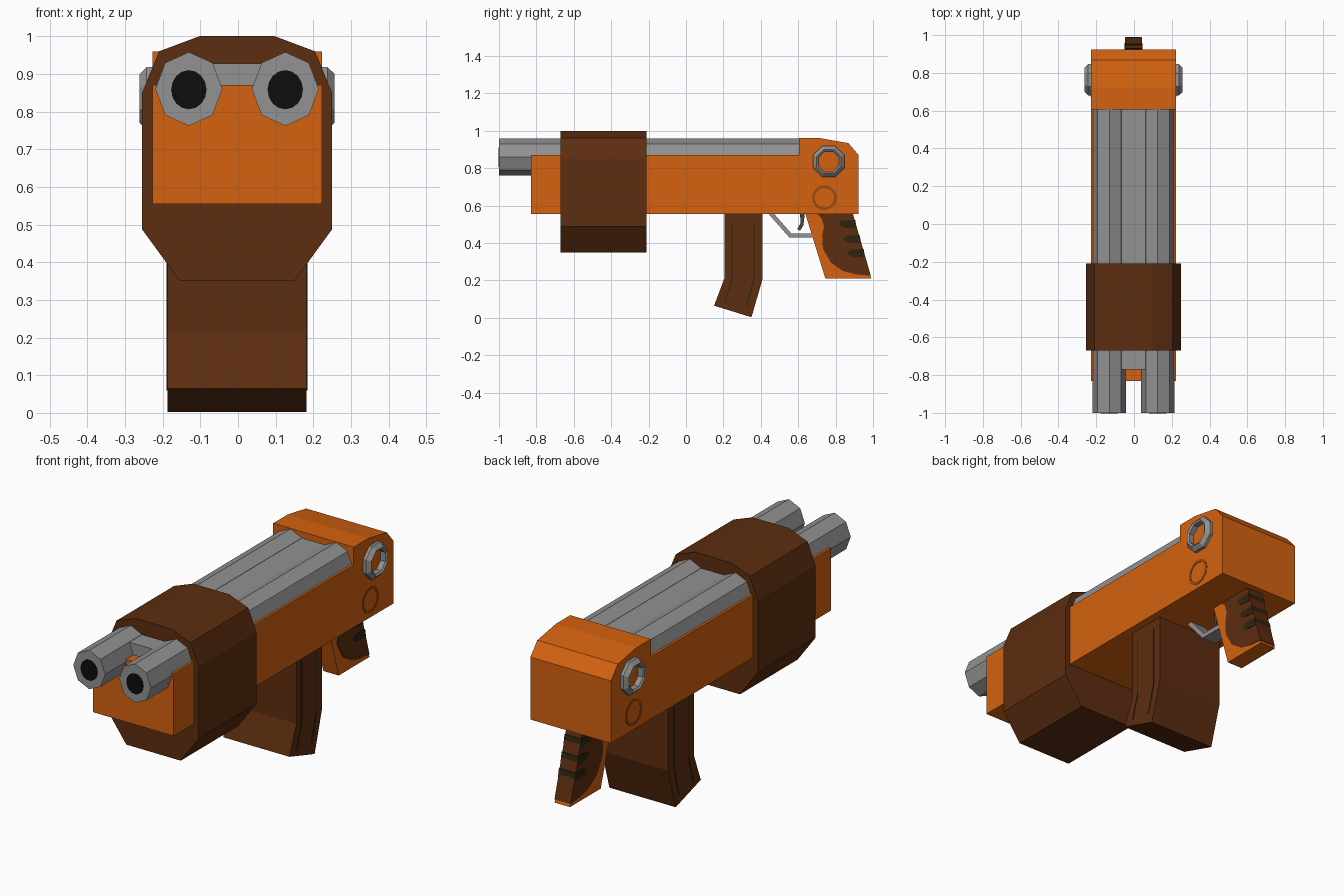
import bpy, bmesh, math

if "Cube" in bpy.data.objects:
    bpy.data.objects.remove(bpy.data.objects["Cube"])

CX = -0.0025  # mirror plane of the model


def material(name, rgb):
    m = bpy.data.materials.new(name)
    m.diffuse_color = (*rgb, 1)
    m.use_nodes = True
    m.node_tree.nodes["Principled BSDF"].inputs["Base Color"].default_value = m.diffuse_color
    return m


ORANGE = material("orange", (0.66, 0.122, 0.005))
DARK_ORANGE = material("dark orange", (0.33, 0.07, 0.004))
BROWN = material("brown", (0.107, 0.026, 0.005))
STRIPE = material("dark stripe", (0.027, 0.018, 0.005))
GREY = material("grey", (0.287, 0.287, 0.287))
DARK_GREY = material("dark grey", (0.06, 0.06, 0.06))
BLACK = material("black", (0.004, 0.004, 0.004))


def finish(name, bm, mat):
    bmesh.ops.recalc_face_normals(bm, faces=bm.faces)
    me = bpy.data.meshes.new(name)
    bm.to_mesh(me)
    bm.free()
    me.materials.append(mat)
    ob = bpy.data.objects.new(name, me)
    bpy.context.collection.objects.link(ob)
    return ob


def prism(name, mat, profile, lo, hi, axis="x"):
    """Extrude a (y, z) profile along x, or an (x, z) profile along y."""
    bm = bmesh.new()
    rings = []
    for d in (lo, hi):
        rings.append([bm.verts.new((CX + d, a, b) if axis == "x" else (CX + a, d, b))
                      for a, b in profile])
    n = len(profile)
    for i in range(n):
        j = (i + 1) % n
        bm.faces.new((rings[0][i], rings[0][j], rings[1][j], rings[1][i]))
    bm.faces.new(rings[0])
    bm.faces.new(rings[1])
    return finish(name, bm, mat)


def ring(name, mat, y, z, section, side, sides, turn=0.0):
    """Spin a closed (radius, distance from centre) section around the x direction."""
    bm = bmesh.new()
    loops = []
    for k in range(sides):
        t = math.tau * (k + turn) / sides
        loops.append([bm.verts.new((CX + side * d, y + r * math.cos(t), z + r * math.sin(t)))
                      for r, d in section])
    m = len(section)
    for k in range(sides):
        a, b = loops[k], loops[(k + 1) % sides]
        for i in range(m):
            j = (i + 1) % m
            bm.faces.new((a[i], a[j], b[j], b[i]))
    return finish(name, bm, mat)


def ellipse(cx, cz, rx, rz, n):
    return [(cx + rx * math.cos(math.tau * k / n), cz + rz * math.sin(math.tau * k / n))
            for k in range(n)]


# Receiver with raised rear block
prism("receiver", ORANGE, [(-0.83, 0.555), (0.923, 0.555), (0.923, 0.87), (0.868, 0.934),
                           (0.72, 0.96), (0.605, 0.96), (0.605, 0.87), (-0.83, 0.87)],
      -0.225, 0.225)

# Twin octagonal barrels, bores and the bridge joining them
for side, label in ((-1, "left"), (1, "right")):
    c = side * 0.128
    prism(label + "_barrel", GREY, ellipse(c, 0.86, 0.089, 0.098, 8), -1.0, 0.61, "y")
    prism(label + "_bore", BLACK, ellipse(c, 0.858, 0.047, 0.052, 16), -1.003, -0.99, "y")
prism("barrel_bridge", GREY, [(-0.07, 0.86), (0.07, 0.86), (0.07, 0.928), (-0.07, 0.928)],
      -0.77, 0.61, "y")

# Pump sleeve wrapped around barrels and receiver
half = [(0.1, 1.0), (0.207, 0.96), (0.252, 0.85), (0.252, 0.487), (0.152, 0.35)]
prism("pump_sleeve", BROWN, half + [(-x, z) for x, z in reversed(half)], -0.67, -0.21, "y")

# Bent magazine with dark side grooves
prism("magazine", BROWN, [(0.205, 0.56), (0.41, 0.56), (0.41, 0.21), (0.35, 0.003),
                          (0.15, 0.065), (0.205, 0.21)], -0.185, 0.185)
for y, foot in ((0.243, 0.08), (0.36, 0.06)):
    prism("magazine_groove", STRIPE,
          [(y, 0.51), (y + 0.006, 0.51), (y + 0.006, 0.21), (y - 0.032, foot),
           (y - 0.038, foot), (y, 0.21)], -0.187, 0.187)

# Grip with brown panels and dark finger stripes
prism("grip", ORANGE, [(0.637, 0.56), (0.889, 0.56), (0.99, 0.21), (0.745, 0.21)],
      -0.043, 0.043)
prism("grip_panel", BROWN, [(0.70, 0.557), (0.892, 0.557), (0.988, 0.225), (0.91, 0.232),
                            (0.84, 0.25), (0.775, 0.295), (0.732, 0.37), (0.728, 0.44),
                            (0.738, 0.49), (0.725, 0.53)], -0.045, 0.045)
for z in (0.5, 0.42, 0.345):
    back = 0.889 + (0.555 - z) * 0.29
    start = back - 0.088
    prism("grip_stripe", STRIPE,
          [(start, z), (start + 0.015, z + 0.02), (back, z + 0.022),
           (back + 0.008, z - 0.022), (start + 0.025, z - 0.018)], -0.047, 0.047)

# Trigger guard and trigger
prism("trigger_guard", GREY, [(0.44, 0.557), (0.47, 0.557), (0.562, 0.452), (0.68, 0.452),
                              (0.68, 0.43), (0.552, 0.43)], -0.04, 0.04)
prism("trigger", DARK_GREY, [(0.61, 0.557), (0.635, 0.557), (0.628, 0.495), (0.61, 0.465),
                             (0.595, 0.475), (0.612, 0.505)], -0.015, 0.015)

# Hinge rings and painted circles on both sides
for side, label in ((-1, "left"), (1, "right")):
    ring(label + "_hinge_ring", GREY, 0.763, 0.835,
         [(0.09, 0.22), (0.09, 0.24), (0.07, 0.259), (0.06, 0.252), (0.06, 0.22)],
         side, 8, 0.5)
    ring(label + "_painted_circle", DARK_ORANGE, 0.74, 0.642,
         [(0.066, 0.224), (0.066, 0.227), (0.052, 0.227), (0.052, 0.224)], side, 20)
